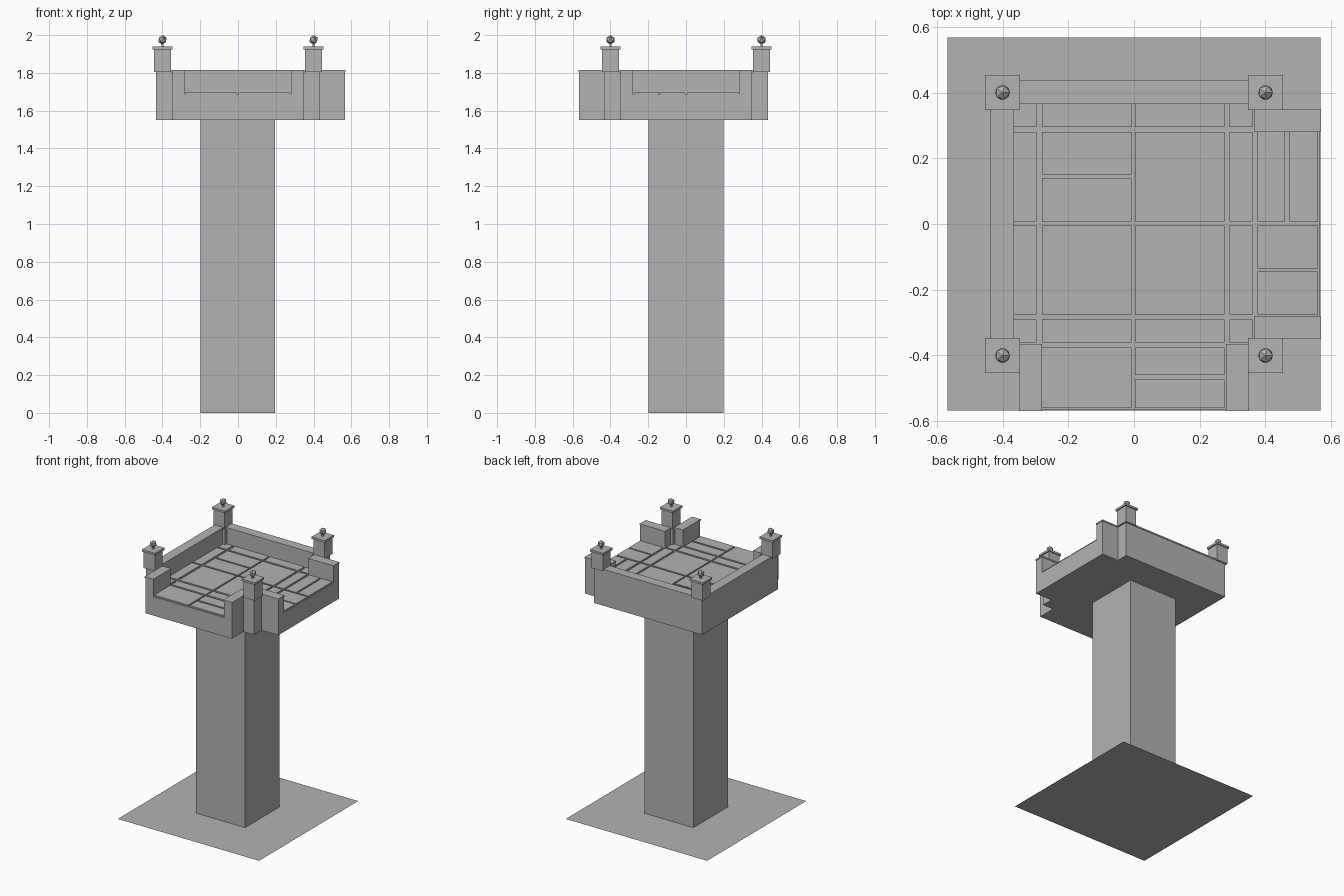
import bpy
import bmesh

cube = bpy.data.objects.get("Cube")
if cube:
    bpy.data.objects.remove(cube, do_unlink=True)

stone = bpy.data.materials.new("grey_stone")
stone.use_nodes = True
GREY = (0.45, 0.45, 0.45, 1)
stone.diffuse_color = GREY
stone.node_tree.nodes["Principled BSDF"].inputs["Base Color"].default_value = GREY


def finish(bm, name):
    mesh = bpy.data.meshes.new(name)
    bm.to_mesh(mesh)
    bm.free()
    mesh.materials.append(stone)
    obj = bpy.data.objects.new(name, mesh)
    bpy.context.collection.objects.link(obj)
    return obj


def add_box(bm, x, y, z):
    verts = bmesh.ops.create_cube(bm, size=1)["verts"]
    for v in verts:
        v.co = [r[0] if c < 0 else r[1] for c, r in zip(v.co, (x, y, z))]


def box(name, x, y, z):
    bm = bmesh.new()
    add_box(bm, x, y, z)
    return finish(bm, name)


BOTTOM, FLOOR, TILE, WALL, COPING = 1.55, 1.687, 1.697, 1.805, 1.815
OUT, INN, END = 0.433, 0.368, 0.566     # wall outside, wall inside, bay end
SIDE, GAP = 0.347, 0.283                # bay cheek outside and inside

# Ground sheet and column
bm = bmesh.new()
bmesh.ops.create_grid(bm, x_segments=1, y_segments=1, size=0.567)
finish(bm, "ground_sheet")
box("column", (-0.198, 0.196), (-0.198, 0.198), (0, BOTTOM))

# Platform slab: a square with a bay to the front and one to the side
outline = [(-OUT, -OUT), (-SIDE, -OUT), (-SIDE, -END), (SIDE, -END), (SIDE, -OUT),
           (OUT, -OUT), (OUT, -SIDE), (END, -SIDE), (END, SIDE), (OUT, SIDE),
           (OUT, OUT), (-OUT, OUT)]
bm = bmesh.new()
base = bm.faces.new([bm.verts.new((x, y, BOTTOM)) for x, y in outline])
top = bmesh.ops.extrude_face_region(bm, geom=[base])["geom"]
for v in top:
    if isinstance(v, bmesh.types.BMVert):
        v.co.z = FLOOR
bmesh.ops.recalc_face_normals(bm, faces=bm.faces)
finish(bm, "platform_slab")


# Parapet walls with a thin overhanging coping
def wall(name, x, y):
    box(name, x, y, (FLOOR, WALL))
    lip = 0.003
    box(name + "_coping", (x[0] - lip, x[1] + lip), (y[0] - lip, y[1] + lip),
        (WALL, COPING))


wall("back_wall", (-INN, INN), (INN, OUT))
wall("left_side_wall", (-OUT, -INN), (-INN, INN))

# Cheek walls on both sides of each bay
for s, side in ((-1, "a"), (1, "b")):
    span = tuple(sorted((s * GAP, s * SIDE)))
    wall("front_cheek_" + side, span, (-END, -INN))
    wall("side_cheek_" + side, (INN, END), span)

# Corner posts with cap, neck and ball
for sx in (-1, 1):
    for sy in (-1, 1):
        cx, cy = sx * 0.4, sy * 0.4
        tag = ("left" if sx > 0 else "right") + ("_back" if sy > 0 else "_front")

        def centred(name, half, z):
            box(name + "_" + tag, (cx - half, cx + half), (cy - half, cy + half), z)

        # Corner block tying the neighbouring walls together
        box("corner_block_" + tag, tuple(sorted((sx * SIDE, sx * OUT))),
            tuple(sorted((sy * SIDE, sy * OUT))), (FLOOR, WALL))
        centred("post", 0.045, (WALL, 1.925))
        centred("post_cap", 0.053, (1.925, 1.94))
        centred("ball_neck", 0.006, (1.94, 1.96))
        bm = bmesh.new()
        bmesh.ops.create_icosphere(bm, subdivisions=1, radius=0.025)
        for v in bm.verts:
            v.co += type(v.co)((cx, cy, 1.975))
        finish(bm, "ball_" + tag)

# Floor tiles, separated by grooves
cols = [(-0.365, -0.297), (-0.28, -0.008), (0.003, 0.275), (0.29, 0.36)]
rows = [(0.295, 0.365), (0.008, 0.28), (-0.275, -0.005), (-0.36, -0.29)]
half_rows = [(0.15, 0.28), (0.008, 0.138)]
tiles = [(c, r) for c in cols for r in rows if (c, r) != (cols[1], rows[1])]
tiles += [(cols[1], r) for r in half_rows]
# Side bay
tiles += [((0.375, 0.46), rows[1]), ((0.473, 0.56), rows[1])]
tiles += [((0.375, 0.56), r) for r in ((-0.135, -0.005), (-0.275, -0.145))]
# Front bay
tiles += [(cols[1], (-0.56, -0.375))]
tiles += [(cols[2], r) for r in ((-0.46, -0.375), (-0.56, -0.473))]
bm = bmesh.new()
for x, y in tiles:
    add_box(bm, x, y, (FLOOR, TILE))
finish(bm, "floor_tiles")
